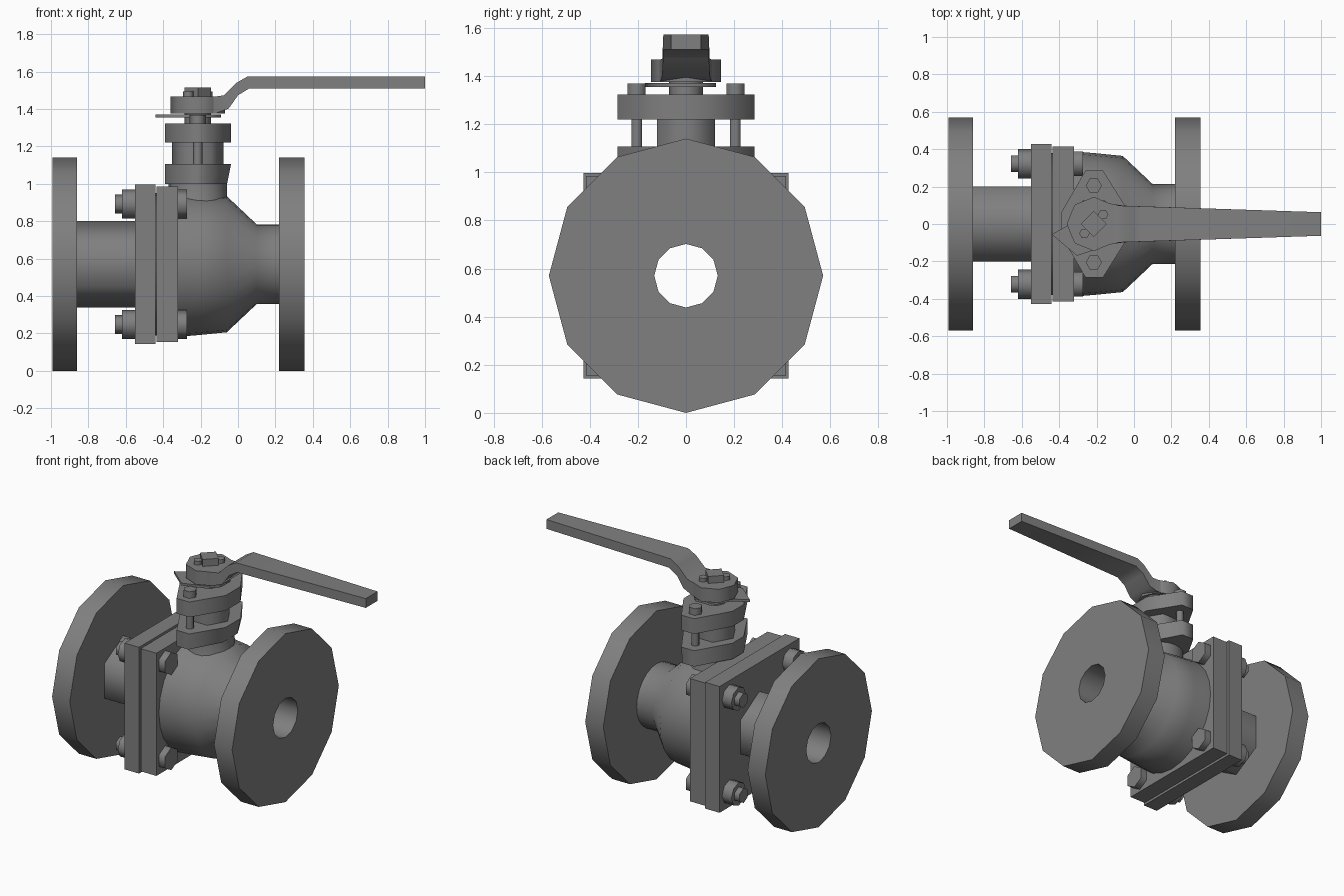
import bpy, bmesh
from math import sin, cos, pi, radians

if "Cube" in bpy.data.objects:
    bpy.data.objects.remove(bpy.data.objects["Cube"])

CZ = 0.57      # height of the pipe axis
SX = -0.215    # x of the stem axis

iron = bpy.data.materials.new("dark_iron")
iron.diffuse_color = (0.215, 0.215, 0.215, 1)
iron.use_nodes = True
iron.node_tree.nodes["Principled BSDF"].inputs["Base Color"].default_value = iron.diffuse_color


def loft(name, rings):
    """Closed solid through rings of equal point count."""
    bm = bmesh.new()
    vs = [[bm.verts.new(p) for p in r] for r in rings]
    n = len(vs[0])
    for a, b in zip(vs, vs[1:]):
        for i in range(n):
            j = (i + 1) % n
            bm.faces.new((a[i], a[j], b[j], b[i]))
    bm.faces.new(vs[0])
    bm.faces.new(vs[-1])
    bmesh.ops.recalc_face_normals(bm, faces=bm.faces)
    me = bpy.data.meshes.new(name)
    bm.to_mesh(me)
    bm.free()
    me.materials.append(iron)
    ob = bpy.data.objects.new(name, me)
    bpy.context.collection.objects.link(ob)
    return ob


def lathe_x(name, profile, n, y=0, z=CZ):
    """Turned part along x; one vertex points straight up."""
    ang = [2 * pi * i / n for i in range(n)]
    return loft(name, [[(x, y + r * sin(a), z + r * cos(a)) for a in ang]
                       for x, r in profile])


def lathe_z(name, profile, n, x=SX, y=0):
    ang = [2 * pi * i / n for i in range(n)]
    return loft(name, [[(x + r * cos(a), y + r * sin(a), z) for a in ang]
                       for z, r in profile])


def plate_z(name, pts, z0, z1, taper=1.0):
    """Flat plate around the stem axis; taper narrows the lower outline's +x side."""
    return loft(name, [[(SX + x * (taper if x > 0 else 1), y, z0) for x, y in pts],
                       [(SX + x, y, z1) for x, y in pts]])


def square_plate(name, x0, x1, h):
    q = [(-h, -h), (h, -h), (h, h), (-h, h)]
    return loft(name, [[(x, y, CZ + z) for y, z in q] for x in (x0, x1)])


# Pressure shell: end flanges, pipe, joint plates and body
shell = [
    lathe_x("left_flange", [(-0.992, 0.57), (-0.86, 0.57)], 12),
    lathe_x("right_flange", [(0.22, 0.57), (0.355, 0.57)], 12),
    lathe_x("left_pipe", [(-0.86, 0.232), (-0.55, 0.232)], 6),
    square_plate("joint_plate_left", -0.55, -0.442, 0.427),
    lathe_x("gasket", [(-0.442, 0.38), (-0.437, 0.38)], 24),
    square_plate("joint_plate_right", -0.437, -0.32, 0.415),
    lathe_x("body", [(-0.32, 0.388), (-0.2, 0.378), (-0.06, 0.364),
                     (0.10, 0.213), (0.22, 0.213)], 24),
]

# Bore cut straight through the shell
cutter = lathe_x("bore_cutter", [(-1.2, 0.132), (0.6, 0.132)], 12)
cutter.hide_render = True
for ob in shell:
    m = ob.modifiers.new("bore", 'BOOLEAN')
    m.operation, m.solver, m.object = 'DIFFERENCE', 'EXACT', cutter
    bpy.context.view_layer.objects.active = ob
    bpy.ops.object.modifier_apply(modifier=m.name)
bpy.data.objects.remove(cutter)

# Joint bolts at the four plate corners
for sy in (-1, 1):
    for sz in (-1, 1):
        y, z = 0.322 * sy, CZ + 0.322 * sz
        lathe_x("joint_nut", [(-0.62, 0.078), (-0.55, 0.078)], 8, y, z)
        lathe_x("joint_stud", [(-0.657, 0.05), (-0.6, 0.05)], 6, y, z)
        lathe_x("joint_bolt_head", [(-0.32, 0.077), (-0.273, 0.077)], 6, y, z)

# Neck and clipped-diamond flanges around the stem
diamond = [(-0.045, -0.285), (0.05, -0.285), (0.178, -0.08), (0.178, 0.08),
           (0.05, 0.285), (-0.045, 0.285), (-0.175, 0.06), (-0.175, -0.06)]
lathe_z("neck", [(0.82, 0.19), (0.92, 0.157), (1.01, 0.155)], 20)
plate_z("neck_pad", diamond, 1.0, 1.107, 0.88)
lathe_z("gland", [(1.1, 0.138), (1.225, 0.138)], 6)
plate_z("gland_flange", diamond, 1.22, 1.323)
for sy in (-1, 1):
    lathe_z("gland_stud", [(1.1, 0.026), (1.33, 0.026)], 6, y=0.205 * sy)
    lathe_z("gland_nut", [(1.323, 0.043), (1.368, 0.043)], 6, y=0.205 * sy)

# Stem, stop plate and the square stem end
lathe_z("stem", [(1.32, 0.07), (1.38, 0.07)], 8)
plate_z("stop_plate", [(-0.225, -0.055), (-0.09, -0.17), (0.06, -0.12),
                       (0.125, -0.05), (0.125, 0.05), (0.06, 0.125),
                       (-0.06, 0.125), (-0.125, 0.0)], 1.354, 1.37)
lathe_z("stem_end", [(1.37, 0.07), (1.515, 0.07)], 4)
for s in (-1, 1):
    lathe_z("hub_pin", [(1.46, 0.028), (1.493, 0.028)], 6,
            x=SX + 0.05 * s, y=0.05 * s)

# Cranked lever: octagonal hub and a tapering arm
lathe_z("lever_hub", [(1.376, 0.145), (1.468, 0.145)], 8)
arm = [(-0.20, 1.376, -0.20, 1.468, 0.125), (-0.11, 1.38, -0.11, 1.468, 0.106),
       (-0.05, 1.402, -0.075, 1.473, 0.098), (0.0, 1.473, -0.008, 1.54, 0.096),
       (0.06, 1.51, 0.05, 1.573, 0.094), (1.0, 1.51, 1.0, 1.573, 0.063)]
loft("lever_arm", [[(xl, -w, zl), (xl, w, zl), (xu, w, zu), (xu, -w, zu)]
                   for xl, zl, xu, zu, w in arm])

# Smooth the coarse round walls, keep the square edges sharp
bpy.ops.object.select_all(action='SELECT')
bpy.ops.object.shade_smooth_by_angle(angle=radians(64))
